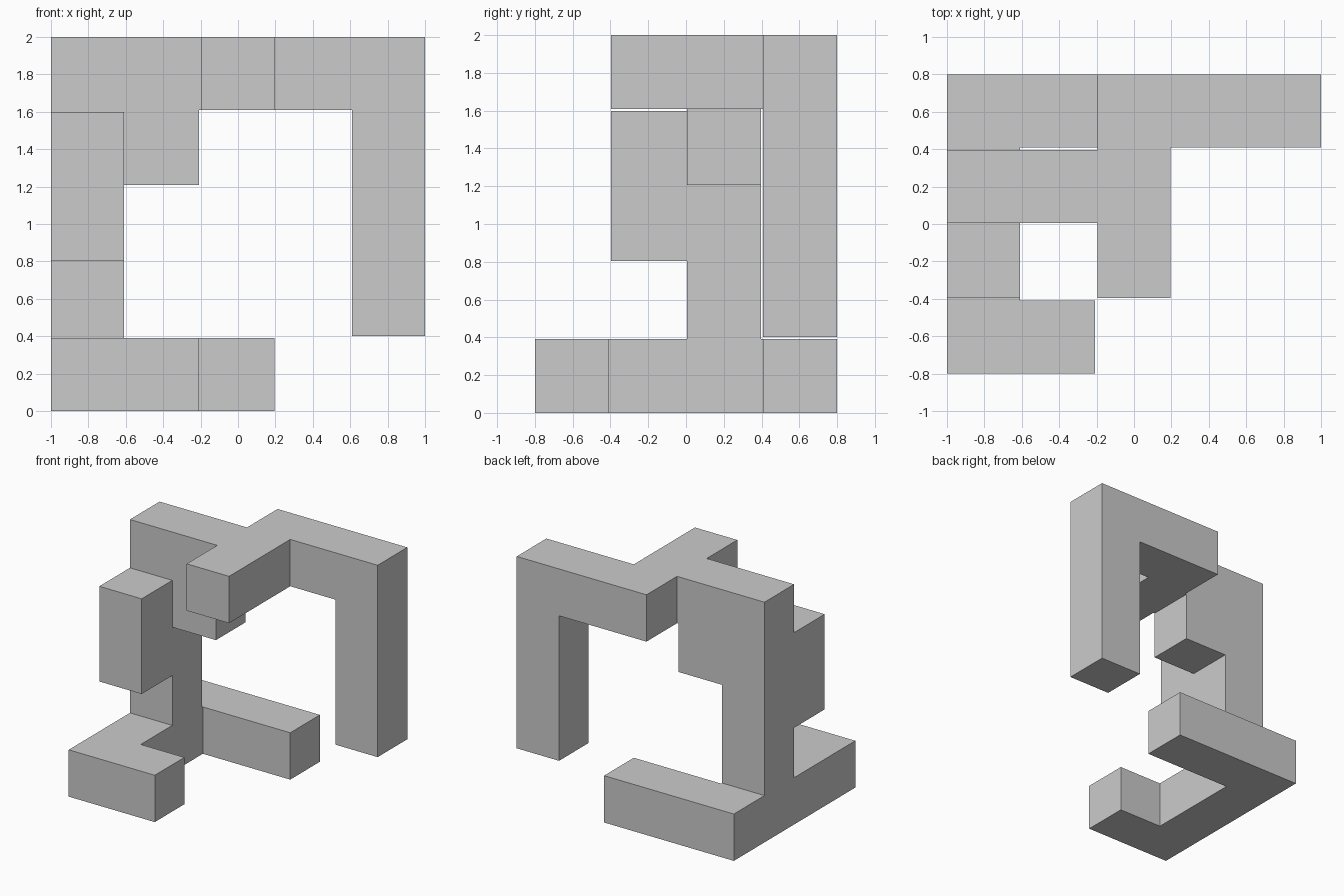
import bpy, bmesh, itertools
from mathutils import Vector

if "Cube" in bpy.data.objects:
    bpy.data.objects.remove(bpy.data.objects["Cube"])

SIZE, PITCH = 0.39, 0.4025           # cube size and spacing (small clearance gap)
COUNT = (5, 4, 5)

# Bars as (first cube, last cube) in grid indices
BARS = [
    ((0, 2, 0), (0, 2, 4)),          # upright column
    ((0, 0, 0), (0, 3, 0)),          # base spine
    ((0, 0, 0), (1, 0, 0)),          # front foot
    ((0, 3, 0), (2, 3, 0)),          # back foot
    ((0, 1, 2), (0, 2, 3)),          # side block
    ((0, 2, 3), (1, 2, 4)),          # upper panel
    ((0, 2, 4), (2, 2, 4)),          # top arm
    ((2, 1, 4), (2, 3, 4)),          # top cross bar
    ((2, 3, 4), (4, 3, 4)),          # top back arm
    ((4, 3, 1), (4, 3, 4)),          # hanging leg
]


def edge(axis, k):
    """Position of grid line k: even lines start a cube, odd lines end it."""
    span = PITCH * (COUNT[axis] - 1) + SIZE
    start = 0 if axis == 2 else -span / 2
    return start + (k // 2) * PITCH + (k % 2) * SIZE


# Cubes and the filled gaps between joined cubes
filled = set()
for lo, hi in BARS:
    filled.update(itertools.product(*(range(2 * a, 2 * b + 1) for a, b in zip(lo, hi))))

# Outer skin only
bm = bmesh.new()
for cell in filled:
    for axis, side in itertools.product(range(3), (0, 1)):
        near = list(cell)
        near[axis] += 2 * side - 1
        if tuple(near) in filled:
            continue
        u, v = (axis + 1) % 3, (axis + 2) % 3
        loop = []
        for du, dv in ((0, 0), (1, 0), (1, 1), (0, 1)):
            k = list(cell)
            k[axis] += side
            k[u] += du
            k[v] += dv
            loop.append(bm.verts.new(Vector([edge(i, k[i]) for i in range(3)])))
        bm.faces.new(loop if side else loop[::-1])

bmesh.ops.remove_doubles(bm, verts=bm.verts, dist=0.001)
bmesh.ops.dissolve_limit(bm, angle_limit=0.01, verts=bm.verts, edges=bm.edges)

mesh = bpy.data.meshes.new("puzzle_piece")
bm.to_mesh(mesh)
bm.free()
bpy.context.collection.objects.link(bpy.data.objects.new("puzzle_piece", mesh))
